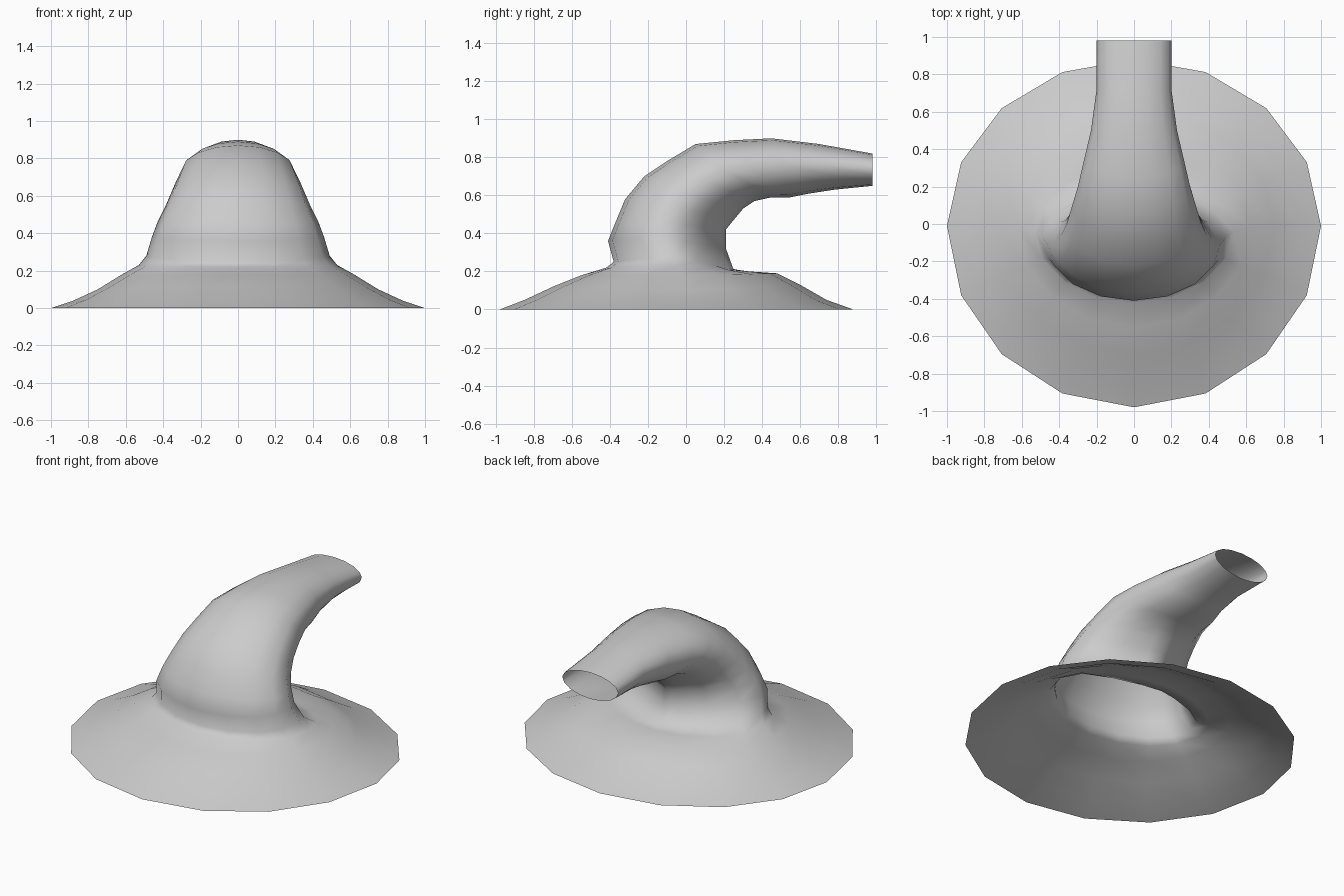
import bpy, bmesh
from math import sin, cos, pi

if "Cube" in bpy.data.objects:
    bpy.data.objects.remove(bpy.data.objects["Cube"], do_unlink=True)

SIDES = 16

# One flat grey for the whole shell
grey = bpy.data.materials.new("light grey")
grey.use_nodes = True
colour = (0.6, 0.6, 0.6, 1)
grey.diffuse_color = colour
grey.node_tree.nodes["Principled BSDF"].inputs["Base Color"].default_value = colour

# Each section: front (y, z), side (half width, y, z), back (y, z), pinch of the back half
brim = [
    ((-.98, 0), (1, -.01, 0), (.88, 0), 1),
    ((-.85, .05), (.88, -.01, .04), (.74, .05), 1),
    ((-.7, .12), (.75, -.01, .1), (.6, .13), 1),
    ((-.55, .18), (.62, -.02, .18), (.48, .19), 1),
    ((-.42, .22), (.53, -.04, .23), (.33, .2), 1.1),
]
hood = [
    ((-.38, .25), (.49, -.07, .28), (.25, .21), 1.5),
    ((-.41, .36), (.46, -.11, .38), (.21, .32), 2),
    ((-.37, .46), (.43, -.1, .46), (.21, .42), 2),
    ((-.32, .58), (.39, -.06, .54), (.25, .47), 1.8),
    ((-.22, .7), (.36, 0, .61), (.3, .53), 1.6),
    ((-.1, .78), (.33, .1, .68), (.36, .57), 1.4),
    ((.05, .87), (.3, .2, .74), (.45, .59), 1.2),
]
spout = [
    ((.25, .89), (.27, .33, .76), (.55, .59), 1),
    ((.45, .9), (.23, .5, .77), (.65, .61), 1),
    ((.7, .87), (.2, .72, .76), (.78, .63), 1),
    ((.98, .82), (.2, .98, .74), (.98, .65), 1),
]


def section_points(front, side, back, pinch):
    """Two half ellipses that meet at the side folds."""
    width, side_y, side_z = side
    points = []
    for i in range(SIDES):
        angle = 2 * pi * i / SIDES
        s, c = sin(angle), cos(angle)
        end = front if c > 0 else back
        power = 1 if c > 0 else pinch
        x = width * abs(s) ** power * (1 if s > 0 else -1)
        reach = abs(c)
        points.append((x, side_y + (end[0] - side_y) * reach,
                       side_z + (end[1] - side_z) * reach))
    return points


def loft(name, sections, material):
    """Skin the sections into an open shell."""
    bm = bmesh.new()
    rings = [[bm.verts.new(p) for p in section_points(*s)] for s in sections]
    for low, high in zip(rings, rings[1:]):
        for i in range(SIDES):
            j = (i + 1) % SIDES
            face = bm.faces.new((low[i], low[j], high[j], high[i]))
            face.smooth = True
    mesh = bpy.data.meshes.new(name)
    bm.to_mesh(mesh)
    bm.free()
    mesh.materials.append(material)
    obj = bpy.data.objects.new(name, mesh)
    bpy.context.collection.objects.link(obj)
    return obj


# Brim, hood and spout form one continuous open surface
loft("flared_bent_shell", brim + hood + spout, grey)
